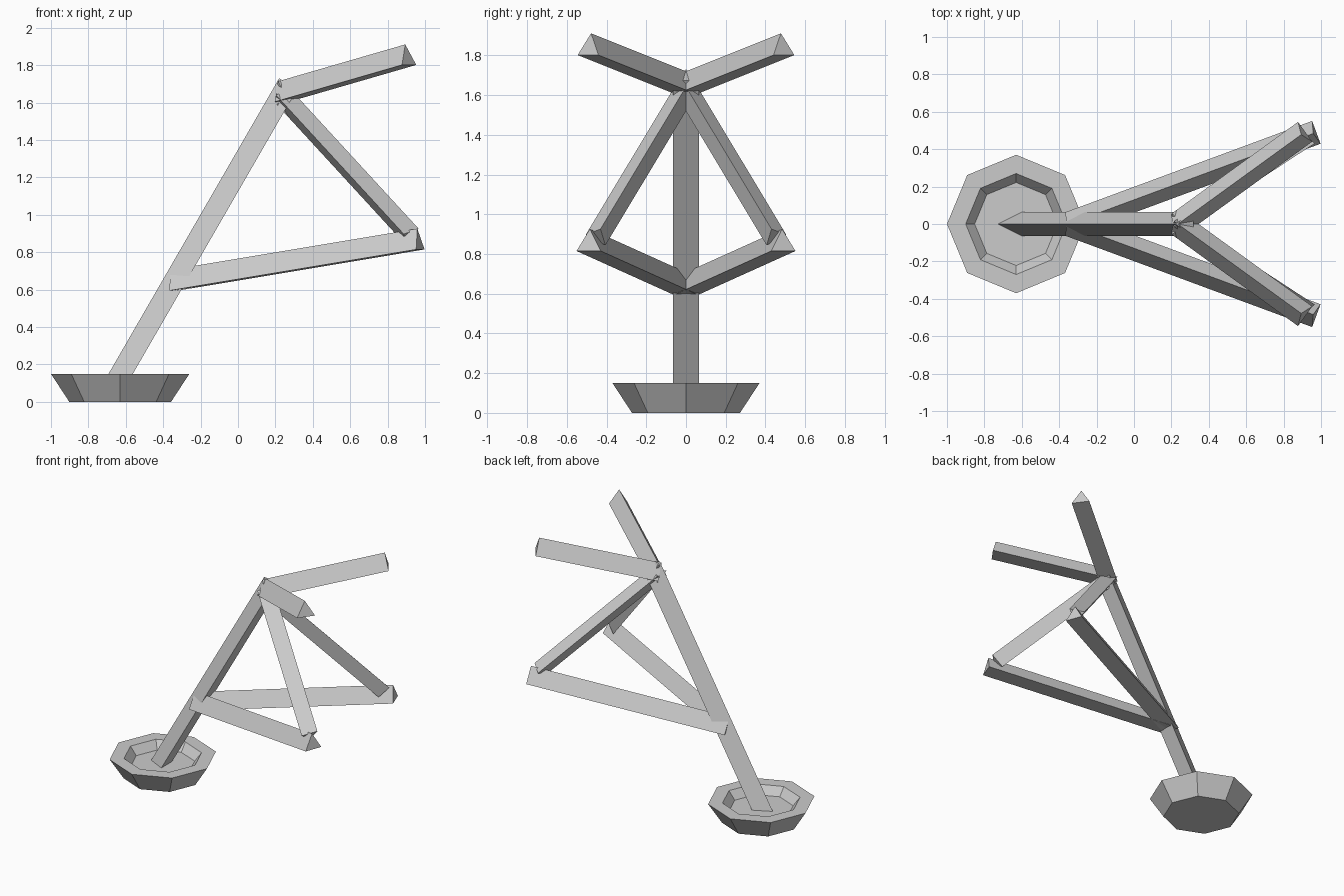
import bpy, bmesh
from math import radians, cos, sin, pi
from mathutils import Vector

if "Cube" in bpy.data.objects:
    bpy.data.objects.remove(bpy.data.objects["Cube"])


def make_object(name, verts, faces):
    mesh = bpy.data.meshes.new(name)
    mesh.from_pydata(verts, [], faces)
    bm = bmesh.new()
    bm.from_mesh(mesh)
    bmesh.ops.recalc_face_normals(bm, faces=bm.faces)
    bm.to_mesh(mesh)
    bm.free()
    obj = bpy.data.objects.new(name, mesh)
    bpy.context.collection.objects.link(obj)
    return obj


def beam(name, start, end, radius=0.075, roll=0, mirror=False):
    """Triangular beam; at roll 0 one ridge points up, positive roll leans it to +y."""
    a, b = Vector(start), Vector(end)
    d = (b - a).normalized()
    out = Vector((0, 0, 1)).cross(d).normalized()
    up = d.cross(out)
    angles = [radians(roll + 120 * i) for i in range(3)]
    ring = [(up * cos(t) + out * sin(t)) * radius for t in angles]
    verts = [p + r for p in (a, b) for r in ring]
    faces = [(0, 1, 2), (3, 4, 5)]
    faces += [(i, (i + 1) % 3, (i + 1) % 3 + 3, i + 3) for i in range(3)]
    obj = make_object(name, verts, faces)
    if mirror:
        mod = obj.modifiers.new("Mirror", "MIRROR")
        mod.use_axis = (False, True, False)
        mod.use_mirror_merge = False
    return obj


def lathe(name, profile, center_x, sides=8):
    verts = [(center_x + r * cos(2 * pi * i / sides), r * sin(2 * pi * i / sides), z)
             for r, z in profile for i in range(sides)]
    n = len(profile)
    faces = [tuple(range(sides)), tuple(range((n - 1) * sides, n * sides))]
    for k in range(n - 1):
        for i in range(sides):
            j = (i + 1) % sides
            faces.append((k * sides + i, k * sides + j,
                          (k + 1) * sides + j, (k + 1) * sides + i))
    return make_object(name, verts, faces)


# Octagonal dish at the foot
lathe("base_dish", [(0.272, 0), (0.37, 0.15), (0.27, 0.15), (0.222, 0.09)], -0.63)

# Slanted main pole
beam("main_pole", (-0.669, 0, 0.04), (0.285, 0, 1.6925))

# Lower arms, upper arms and the struts between them, mirrored across y
beam("lower_arms", (-0.35, 0, 0.632), (0.9695, 0.488, 0.852), mirror=True)
beam("upper_arms", (0.228, -0.005, 1.641), (0.908, 0.488, 1.838), mirror=True)
beam("diagonal_struts", (0.231, 0, 1.633), (0.915, 0.447, 0.889),
     radius=0.065, roll=80, mirror=True)
